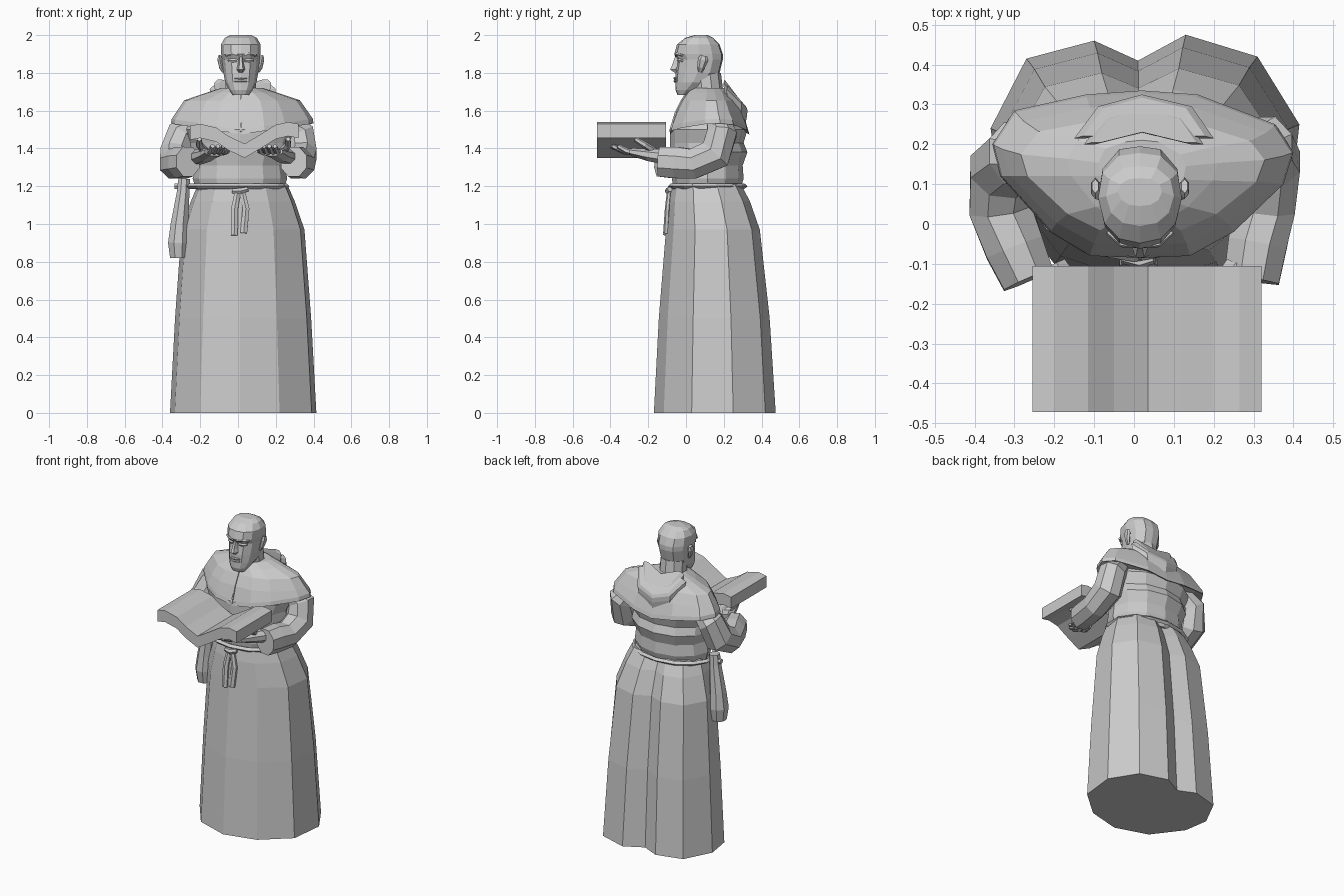
import bpy, bmesh, math
from mathutils import Vector


def loft(name, rings):
    """Skin a list of equal-length vertex rings and cap both ends."""
    bm = bmesh.new()
    vs = [[bm.verts.new(p) for p in r] for r in rings]
    n = len(vs[0])
    for a, b in zip(vs, vs[1:]):
        for i in range(n):
            j = (i + 1) % n
            bm.faces.new((a[i], a[j], b[j], b[i]))
    bm.faces.new(vs[0])
    bm.faces.new(vs[-1])
    bmesh.ops.recalc_face_normals(bm, faces=bm.faces)
    me = bpy.data.meshes.new(name)
    bm.to_mesh(me)
    bm.free()
    ob = bpy.data.objects.new(name, me)
    bpy.context.collection.objects.link(ob)
    return ob


def oval(cx, cy, z, rx, ry, n):
    """Flat oval ring, with a vertex at the front centre."""
    return [(cx + rx * math.sin(2 * math.pi * i / n),
             cy - ry * math.cos(2 * math.pi * i / n), z) for i in range(n)]


def tube(name, pts, n=8, ref=(1, 0, 0), mirror=None):
    """Tube through (x, y, z, ra, rb); mirror = x of the mirror plane."""
    c = [Vector(p[:3]) for p in pts]
    rings = []
    for i, p in enumerate(pts):
        t = (c[min(i + 1, len(c) - 1)] - c[max(i - 1, 0)]).normalized()
        u = Vector(ref)
        u = (u - t * u.dot(t)).normalized()
        v = t.cross(u)
        ang = [2 * math.pi * (k + .5) / n for k in range(n)]
        rings.append([c[i] + u * p[3] * math.cos(a) + v * p[4] * math.sin(a) for a in ang])
    loft(name, rings)
    if mirror is not None:
        loft(name + "_mirrored", [[(2 * mirror - q.x, q.y, q.z) for q in r] for r in rings])


def scaled(outline, cx, cy, sx, sy, zf, dy=0):
    return [(cx + (x - cx) * sx, cy + dy + (y - cy) * sy, zf(x, y)) for x, y in outline]


# Pleated robe skirt
hem = [(.01, -.17), (.22, -.118), (.39, .03), (.415, .25), (.31, .42), (.13, .475),
       (.01, .41), (-.10, .46), (-.27, .415), (-.36, .24), (-.335, .08), (-.2, -.10)]
levels = [(0, 1, 1, 0), (.5, .93, .91, -.003), (.97, .84, .77, -.01),
          (1.12, .71, .67, -.03), (1.21, .61, .57, -.045)]
loft("robe_skirt", [scaled(hem, .02, .152, sx, sy, lambda x, y, z=z: z, dy)
                    for z, sx, sy, dy in levels])

# Bloused torso with folds
torso = [(1.18, .23, .175, .11), (1.24, .25, .19, .115), (1.31, .24, .185, .115),
         (1.38, .265, .205, .12), (1.43, .26, .195, .11), (1.50, .29, .205, .12),
         (1.58, .25, .15, .13)]
loft("robe_torso", [oval(.01, cy, z, rx, ry, 12) for z, rx, ry, cy in torso])

# Shoulder cape
edge = [(.02, -.085), (.14, -.08), (.25, -.02), (.375, .10), (.40, .18), (.355, .25),
        (.16, .325), (.02, .335), (-.12, .325), (-.30, .285), (-.355, .20),
        (-.335, .12), (-.21, -.02), (-.11, -.08)]
low = lambda x, y: 1.475 + .15 * abs(x - .02)
loft("shoulder_cape", [
    scaled(edge, .02, .12, .86, .86, lambda x, y: low(x, y) + .015),
    scaled(edge, .02, .12, 1, 1, low),
    scaled(edge, .02, .12, .99, .97, lambda x, y: low(x, y) + .025),
    scaled(edge, .02, .12, .93, .84, lambda x, y: 1.59),
    scaled(edge, .02, .12, .81, .68, lambda x, y: 1.655),
    scaled(edge, .02, .12, .50, .55, lambda x, y: 1.695),
    scaled(edge, .02, .12, .29, .42, lambda x, y: 1.72)])
tube("cape_front_seam", [(.015, -.086, 1.49, .006, .006), (.015, -.055, 1.59, .006, .006),
                         (.015, -.022, 1.655, .006, .006), (.015, .0, 1.69, .006, .006)], 4)

# Folded hood: angular slabs sloping down the back
hood = [(-.12, .215), (.02, .25), (.165, .215), (.20, .215), (.145, .295), (.02, .325),
        (-.09, .295), (-.15, .215)]
slope = lambda y: 1.745 - (y - .215) * 1.0
for k, (s, dy, dz) in enumerate([(1, 0, -.02), (.86, -.022, .012)]):
    loft("hood_layer_%d" % (k + 1), [
        scaled(hood, .022, .26, s * f, s * f, lambda x, y, h=h: slope(y) + dz + h, dy)
        for f, h in ((.88, -.075), (.98, -.04), (1, -.01), (.88, .008))])

# Sleeves with open cuffs, one per side
tube("left_sleeve", [(.25, .17, 1.55, .06, .06), (.325, .19, 1.48, .085, .085),
                     (.335, .155, 1.37, .088, .095), (.33, .04, 1.32, .08, .086),
                     (.31, -.05, 1.325, .08, .09), (.295, -.14, 1.33, .075, .085)], 8)
tube("right_sleeve", [(-.22, .17, 1.54, .06, .06), (-.30, .175, 1.48, .08, .085),
                      (-.33, .135, 1.37, .088, .095), (-.335, .04, 1.32, .085, .086),
                      (-.30, -.06, 1.325, .08, .09), (-.265, -.14, 1.33, .072, .085)], 8)

# Hands with fingers and thumbs
HX = .03
tube("palm", [(.27, -.11, 1.355, .045, .042), (.225, -.19, 1.365, .055, .036),
              (.185, -.28, 1.38, .06, .022)], 8, mirror=HX)
for i in range(4):
    x = .225 - i * .029
    reach = (.0, .03, .035, .01)[i]
    tube("finger_%d" % (i + 1),
         [(x, -.25, 1.38, .017, .018), (x - .02, -.31 - reach / 2, 1.385, .016, .016),
          (x - .03, -.36 - reach, 1.412, .012, .012)], 6, mirror=HX)
tube("thumb", [(.23, -.16, 1.38, .024, .02), (.265, -.22, 1.42, .02, .018),
               (.265, -.27, 1.45, .013, .013)], 6, mirror=HX)

# Open book: page profile extruded front to back
top = [(-.255, 1.52), (-.2, 1.53), (-.115, 1.51), (-.05, 1.465), (.035, 1.425),
       (.12, 1.475), (.2, 1.525), (.265, 1.54), (.32, 1.53)]
prof = top + [(x, z - .075) for x, z in reversed(top)]
loft("open_book", [[(x, y, z) for x, z in prof] for y in (-.472, -.105)])

# Rope belt, knot and hanging ends
bm_ring = [Vector(p) for p in oval(.0, .115, 1.2, .265, .195, 14)]
ctr = Vector((0, .115, 1.2))
belt = []
for p in bm_ring + bm_ring[:1]:
    d = (p - ctr).normalized()
    belt.append([p + d * .015, p + Vector((0, 0, .014)), p - d * .015, p - Vector((0, 0, .014))])
loft("rope_belt", belt)
tube("belt_knot", [(-.03, -.085, 1.175, .014, .014), (.015, -.095, 1.175, .018, .018),
                   (.05, -.085, 1.185, .014, .014)], 6, ref=(0, 0, 1))
for x in (0, 1):
    tube("rope_end_%d" % (x + 1),
         [(.0 + .02 * x, -.088, 1.18, .018, .012), (-.018 + .06 * x, -.098, 1.08, .021, .014),
          (-.02 + .05 * x, -.105, .94 + .012 * x, .021, .016)], 6)

# Hip pouch with belt loop
tube("belt_loop", [(-.24, .11, 1.20, .016, .016), (-.335, .11, 1.20, .016, .016)], 6, ref=(0, 0, 1))
tube("hip_pouch", [(-.285, .11, 1.24, .033, .035), (-.29, .11, 1.17, .036, .04),
                   (-.31, .11, 1.0, .05, .055), (-.317, .11, .90, .058, .065),
                   (-.315, .11, .82, .048, .05)], 8)

# Neck and head
HC = .015
loft("neck", [oval(HC, .115, 1.64, .105, .09, 10), oval(HC, .11, 1.72, .085, .085, 10),
              oval(HC, .10, 1.80, .082, .085, 10)])
head = [(1.683, .042, -.045, .01), (1.71, .062, -.056, .06), (1.75, .083, -.056, .13),
        (1.80, .092, -.055, .178), (1.87, .10, -.045, .195), (1.90, .104, -.062, .195),
        (1.95, .105, -.048, .178), (1.985, .085, -.005, .145), (2.0, .055, .045, .115)]


def skull(z, hw, yf, yb):
    """Head slice with a broad flat face and rounded back."""
    d = yb - yf
    shape = [(0, 0), (.5, .05), (.85, .22), (1, .5), (.9, .78), (.5, .97)]
    half = [(s * hw, yf + t * d) for s, t in shape]
    return ([(HC + x, y, z) for x, y in half] + [(HC, yb, z)]
            + [(HC - x, y, z) for x, y in reversed(half[1:])])


loft("head", [skull(*h) for h in head])

# Nose, brows, lips, ears
loft("nose", [[(HC - w, y + .03, z), (HC - w * .5, y, z), (HC + w * .5, y, z), (HC + w, y + .03, z)]
              for z, w, y in [(1.885, .012, -.058), (1.84, .017, -.074),
                              (1.818, .022, -.084), (1.803, .017, -.062)]])
tube("brow", [(HC + .01, -.052, 1.89, .008, .008), (HC + .045, -.05, 1.90, .009, .009),
              (HC + .08, -.02, 1.893, .007, .007)], 6, ref=(0, 0, 1), mirror=HC)
tube("eyelid", [(HC + .02, -.038, 1.866, .009, .009), (HC + .042, -.034, 1.866, .012, .011),
                (HC + .066, -.02, 1.866, .008, .008)], 6, ref=(0, 0, 1), mirror=HC)
for z, name in ((1.772, "upper_lip"), (1.757, "lower_lip")):
    tube(name, [(HC - .032, -.048, z, .005, .006), (HC, -.058, z, .008, .009),
                (HC + .032, -.048, z, .005, .006)], 6, ref=(0, 0, 1))
tube("ear", [(HC + .092, .075, 1.805, .008, .012), (HC + .104, .08, 1.83, .012, .02),
             (HC + .112, .09, 1.87, .013, .028), (HC + .112, .095, 1.89, .009, .018)],
     6, mirror=HC)
